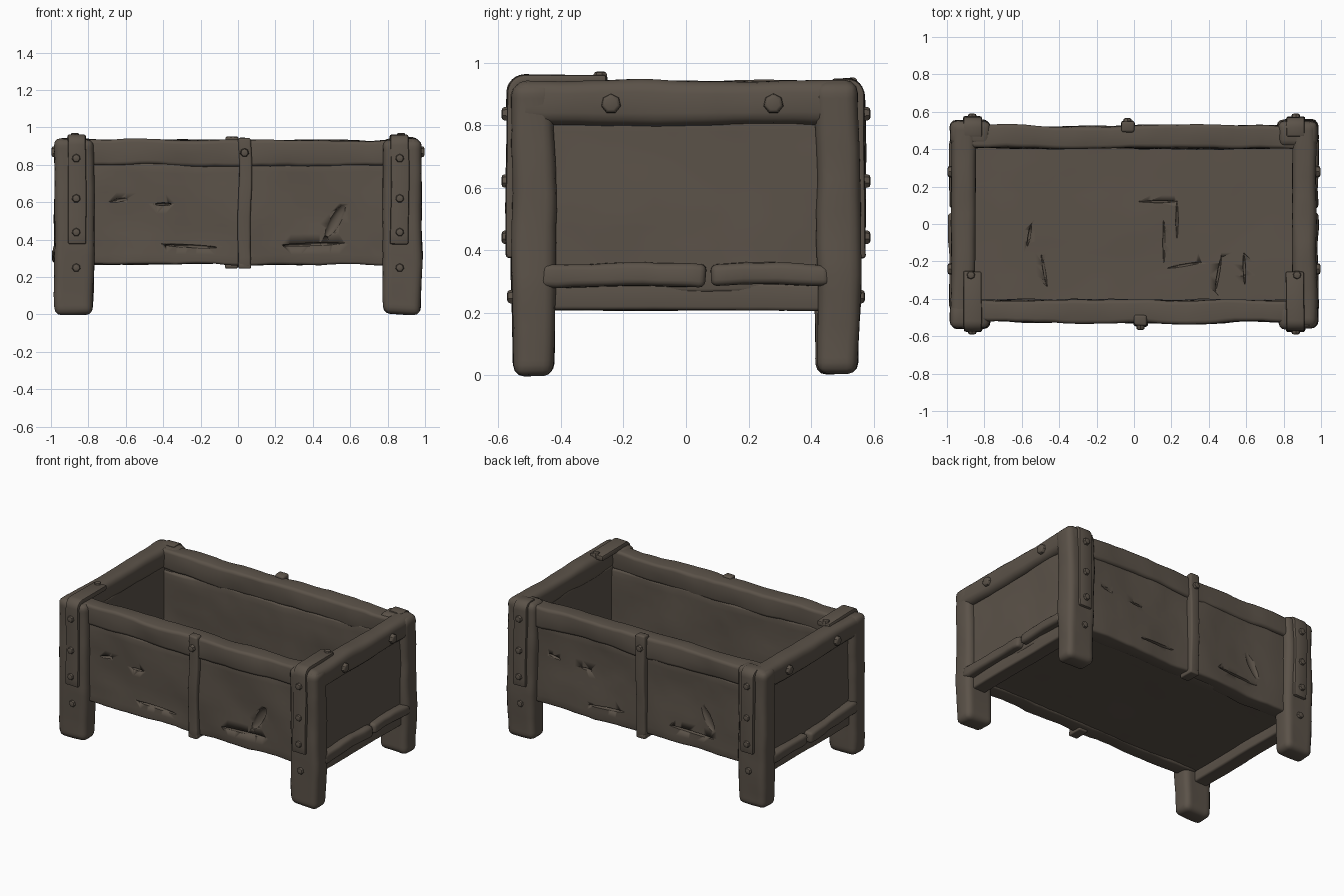
import bpy, bmesh, math
from mathutils import Vector, Matrix, noise

if "Cube" in bpy.data.objects:
    bpy.data.objects.remove(bpy.data.objects["Cube"])

wood = bpy.data.materials.new("weathered_dark_wood")
wood.use_nodes = True
COLOUR = (0.105, 0.085, 0.066, 1)
wood.diffuse_color = COLOUR
bsdf = wood.node_tree.nodes["Principled BSDF"]
bsdf.inputs["Base Color"].default_value = COLOUR
bsdf.inputs["Roughness"].default_value = 0.9


def finish(name, bm):
    """Turn a bmesh into a softly shaded wooden object."""
    mesh = bpy.data.meshes.new(name)
    bm.to_mesh(mesh)
    bm.free()
    mesh.materials.append(wood)
    ob = bpy.data.objects.new(name, mesh)
    bpy.context.collection.objects.link(ob)
    bpy.ops.object.select_all(action='DESELECT')
    ob.select_set(True)
    bpy.context.view_layer.objects.active = ob
    bpy.ops.object.shade_smooth_by_angle(angle=math.radians(40))
    return ob


def weather(bm, name, wobble):
    """Push vertices about with smooth noise for a hand-hewn look."""
    first = bm.verts[:][0].co
    seed = Vector((len(name) * 1.7, first.x * 3, first.y * 5))
    for v in bm.verts:
        v.co += noise.noise_vector(v.co * 3.2 + seed) * wobble
        v.co += noise.noise_vector(v.co * 11 + seed) * wobble * 0.3


def plank(name, lo, hi, bevel=0.015, wobble=0.012, step=0.05, taper=0.0):
    """Rounded, hand-hewn box between two corners."""
    lo, hi = Vector(lo), Vector(hi)
    mid, size = (lo + hi) / 2, hi - lo
    bm = bmesh.new()
    bmesh.ops.create_cube(bm, size=1)
    bmesh.ops.scale(bm, vec=size, verts=bm.verts)
    bmesh.ops.translate(bm, vec=mid, verts=bm.verts)
    bmesh.ops.bevel(bm, geom=bm.edges[:], offset=bevel, segments=3,
                    profile=0.5, affect='EDGES')
    for axis in range(3):
        count = int(size[axis] / step)
        normal = Vector([float(i == axis) for i in range(3)])
        for k in range(1, count):
            co = mid.copy()
            co[axis] = lo[axis] + size[axis] * k / count
            bmesh.ops.bisect_plane(bm, geom=bm.verts[:] + bm.edges[:] + bm.faces[:],
                                   plane_co=co, plane_no=normal, dist=1e-5)
    for v in bm.verts:
        k = 1 - taper * max(0, 0.35 - v.co.z) / 0.35
        v.co.x = mid.x + (v.co.x - mid.x) * k
        v.co.y = mid.y + (v.co.y - mid.y) * k
    weather(bm, name, wobble)
    return finish(name, bm)


def bent_strap(name, x0, x1, sy, reach, top):
    """Strap that climbs a post and bends over its rounded top."""
    radius, outer, thick = 0.055, 0.574, 0.036
    path = [(outer, 0.375 + k * (top - radius - 0.375) / 10, 1, 0) for k in range(10)]
    for k in range(7):
        c, s = math.cos(k * math.pi / 12), math.sin(k * math.pi / 12)
        path.append((outer - radius + radius * c, top - radius + radius * s, c, s))
    path.append((reach, top, 0, 1))
    bm = bmesh.new()
    rings = []
    for y, z, ny, nz in path:
        ring = [(x0, 0), (x1, 0), (x1, thick), (x0, thick)]
        rings.append([bm.verts.new((x, sy * (y - ny * d), z - nz * d)) for x, d in ring])
    for a, b in zip(rings, rings[1:]):
        for i in range(4):
            j = (i + 1) % 4
            bm.faces.new((a[i], a[j], b[j], b[i]))
    bm.faces.new(rings[0])
    bm.faces.new(rings[-1])
    bmesh.ops.recalc_face_normals(bm, faces=bm.faces[:])
    sharp = [e for e in bm.edges if e.calc_face_angle(0) > 1]
    bmesh.ops.bevel(bm, geom=sharp, offset=0.009, segments=2, profile=0.5, affect='EDGES')
    weather(bm, name, 0.007)
    finish(name, bm)


def bolt(name, pos, direction, radius=0.025, height=0.032):
    """Chunky domed peg head pointing along a direction."""
    bm = bmesh.new()
    bmesh.ops.create_cone(bm, cap_ends=True, segments=7, radius1=radius,
                          radius2=radius * 0.85, depth=height)
    top = [f for f in bm.faces if f.normal.z > 0.9]
    bmesh.ops.bevel(bm, geom=[e for f in top for e in f.edges], offset=0.008,
                    segments=2, profile=0.5, affect='EDGES')
    turn = Vector(direction).to_track_quat('Z', 'Y').to_matrix().to_4x4()
    bm.transform(Matrix.Translation(pos) @ turn)
    finish(name, bm)


def gouge(target, pos, length, width, depth, angle, axis):
    """Carve a spindle-shaped crack into a plank, lying across the axis."""
    bm = bmesh.new()
    bmesh.ops.create_icosphere(bm, subdivisions=2, radius=1)
    bmesh.ops.scale(bm, vec=(length / 2, width / 2, depth), verts=bm.verts)
    lay = Matrix.Rotation(math.pi / 2, 4, 'X') if axis == 'Y' else Matrix()
    bm.transform(Matrix.Translation(pos) @ lay @ Matrix.Rotation(math.radians(angle), 4, 'Z'))
    cutter = finish("gouge_cutter", bm)
    cutter.hide_render = True
    mod = target.modifiers.new("gouge", 'BOOLEAN')
    mod.operation, mod.solver, mod.object = 'DIFFERENCE', 'EXACT', cutter
    bpy.context.view_layer.objects.active = target
    bpy.ops.object.modifier_apply(modifier=mod.name)
    bpy.data.objects.remove(cutter)


def span(sign, a, b):
    """Order a mirrored interval."""
    return sorted((sign * a, sign * b))


# Floor with scratches
floor = plank("floor", (-0.9, -0.46, 0.275), (0.9, 0.46, 0.325), wobble=0.006, step=0.06)
for x, y, length, angle in ((0.13, 0.12, 0.22, 0), (0.23, 0.02, 0.2, 90),
                            (0.16, -0.1, 0.24, 90), (0.27, -0.22, 0.2, 10),
                            (0.45, -0.27, 0.2, 80), (0.59, -0.24, 0.18, 92),
                            (-0.48, -0.25, 0.18, 100), (-0.56, -0.06, 0.13, 80)):
    gouge(floor, (x, y, 0.325), length, 0.014, 0.012, angle, 'Z')

# Long walls with top rail, lower panel and wrapped middle strap
for sy, side in ((-1, "front"), (1, "back")):
    y0, y1 = span(sy, 0.409, 0.512)
    panel = plank(side + "_panel", (-0.9, y0, 0.268), (0.9, y1, 0.81), 0.015, 0.016)
    y0, y1 = span(sy, 0.407, 0.526)
    plank(side + "_top_rail", (-0.93, y0, 0.793), (0.93, y1, 0.932), 0.02, 0.016)
    for x, z, length, width, angle in ((0.52, 0.5, 0.2, 0.06, 60), (0.4, 0.375, 0.36, 0.016, 2),
                                       (-0.25, 0.365, 0.3, 0.018, -3), (-0.64, 0.61, 0.1, 0.02, 10),
                                       (-0.4, 0.59, 0.09, 0.016, 0)):
        gouge(panel, (-sy * x, sy * 0.512, z), length, width, 0.02, angle, 'Y')
    cx = -sy * 0.035
    y0, y1 = span(sy, 0.49, 0.547)
    plank(side + "_middle_strap", (cx - 0.034, y0, 0.25), (cx + 0.034, y1, 0.947), 0.012, 0.01)
    y0, y1 = span(sy, 0.44, 0.545)
    plank(side + "_strap_foot", (cx - 0.034, y0, 0.246), (cx + 0.034, y1, 0.277), 0.008, 0.005)
    bolt(side + "_strap_bolt", (cx, sy * 0.55, 0.865), (0, sy, 0))

# Short ends: panel, rails and a beam under the floor
for sx, side in ((1, "left"), (-1, "right")):
    x0, x1 = span(sx, 0.85, 0.938)
    plank(side + "_end_panel", (x0, -0.47, 0.27), (x1, 0.47, 0.83), 0.012, 0.01)
    x0, x1 = span(sx, 0.848, 0.977)
    plank(side + "_end_rail", (x0, -0.55, 0.8), (x1, 0.555, 0.943), 0.04, 0.01)
    x0, x1 = span(sx, 0.9, 0.985)
    plank(side + "_lower_rail_long", (x0, -0.46, 0.285), (x1, 0.065, 0.36), 0.02, 0.018)
    plank(side + "_lower_rail_short", (x0, 0.085, 0.285), (x1, 0.46, 0.355), 0.02, 0.015)
    x0, x1 = span(sx, 0.84, 0.94)
    plank(side + "_under_beam", (x0, -0.46, 0.207), (x1, 0.46, 0.295), 0.012, 0.004)
    for y in (-0.24, 0.28):
        bolt(side + "_rail_bolt", (sx * 0.98, y, 0.868), (sx, 0, 0), 0.034)

    # Corner posts, each with a pegged strap bent over the top
    for sy, end, reach, top in ((-1, "front", 0.25, 0.958), (1, "back", 0.47, 0.948)):
        name = end + "_" + side
        x0, x1 = span(sx, 0.77, 0.984)
        y0, y1 = span(sy, 0.418, 0.556)
        plank(name + "_leg", (x0, y0, 0.004), (x1, y1, 0.938), 0.036, 0.011, taper=0.07)
        x0, x1 = span(sx, 0.815, 0.912)
        bent_strap(name + "_strap", x0, x1, sy, reach, top)
        for z in (0.25, 0.44, 0.62, 0.835):
            depth = 0.556 if z < 0.3 else 0.574
            bolt(name + "_peg", (sx * 0.865, sy * depth, z), (0, sy, 0))
    bolt("front_" + side + "_fold_peg", (sx * 0.872, -0.273, 0.955), (0, 0, 1))
